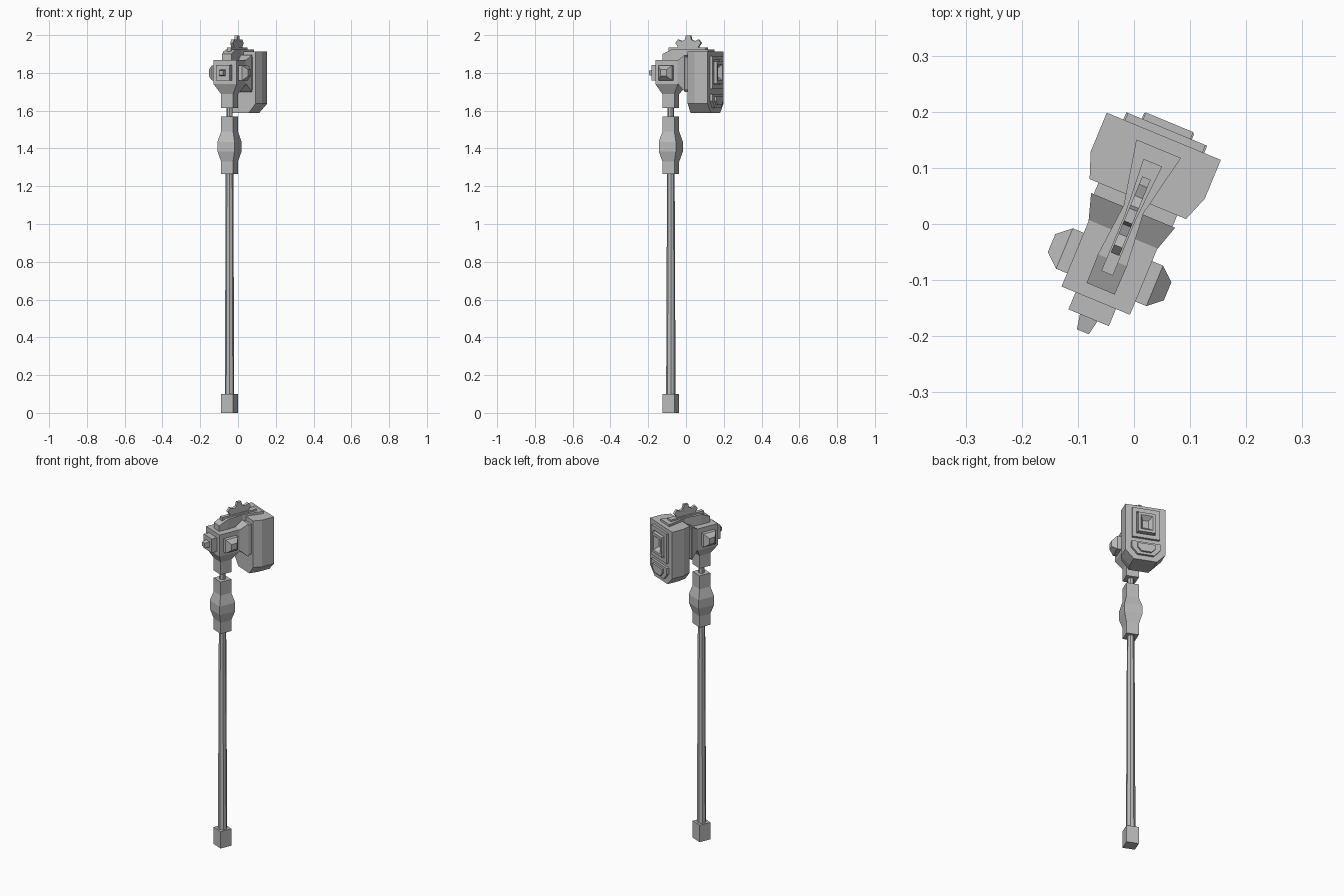
import bpy, bmesh
from math import sin, cos, pi, radians
from mathutils import Matrix

if "Cube" in bpy.data.objects:
    bpy.data.objects.remove(bpy.data.objects["Cube"])

# One grey stone material
grey = bpy.data.materials.new("stone_grey")
grey.use_nodes = True
GREY = (0.5, 0.5, 0.5, 1)
grey.diffuse_color = GREY
grey.node_tree.nodes["Principled BSDF"].inputs["Base Color"].default_value = GREY

# The whole weapon is turned about its shaft
PLACE = Matrix.Translation((-0.046, -0.083, 0)) @ Matrix.Rotation(radians(-22.5), 4, 'Z')
SHAFT_Y = 0.003
MID_Z = 1.80


def loft(name, rings):
    """Skin a list of equal-length point rings and cap both ends."""
    bm = bmesh.new()
    loops = [[bm.verts.new(p) for p in ring] for ring in rings]
    n = len(loops[0])
    for a, b in zip(loops, loops[1:]):
        for i in range(n):
            j = (i + 1) % n
            bm.faces.new((a[i], a[j], b[j], b[i]))
    bm.faces.new(loops[0][::-1])
    bm.faces.new(loops[-1])
    bmesh.ops.recalc_face_normals(bm, faces=bm.faces)
    bm.transform(PLACE)
    mesh = bpy.data.meshes.new(name)
    bm.to_mesh(mesh)
    bm.free()
    mesh.materials.append(grey)
    obj = bpy.data.objects.new(name, mesh)
    bpy.context.collection.objects.link(obj)
    return obj


def flat(z, hx, y0, y1):
    """Horizontal rectangle."""
    return [(-hx, y0, z), (hx, y0, z), (hx, y1, z), (-hx, y1, z)]


def square(z, h):
    return flat(z, h, SHAFT_Y - h, SHAFT_Y + h)


def upright(y, hx, z0, z1):
    """Rectangle facing front to back."""
    return [(-hx, y, z0), (hx, y, z0), (hx, y, z1), (-hx, y, z1)]


def octagon(z, r):
    return [(r * cos(pi / 8 + i * pi / 4), SHAFT_Y + r * sin(pi / 8 + i * pi / 4), z)
            for i in range(8)]


# Shaft, pommel and grip
loft("pommel", [square(0, 0.034), square(0.10, 0.034)])
loft("shaft", [octagon(0.09, 0.025), octagon(1.28, 0.020)])
loft("grip", [square(z, h) for z, h in (
    (1.265, 0.034), (1.33, 0.034), (1.385, 0.049),
    (1.435, 0.049), (1.49, 0.034), (1.57, 0.034))])
loft("upper_rod", [octagon(1.56, 0.017), octagon(1.62, 0.017)])

# Head body with a socket tapering onto the shaft
loft("head_body", [square(1.613, 0.034), square(1.687, 0.034),
                   flat(1.74, 0.066, -0.058, 0.07), flat(1.867, 0.066, -0.058, 0.07)])

# Front block and stud
loft("front_block", [upright(y, 0.039, MID_Z - 0.041, MID_Z + 0.041) for y in (-0.05, -0.091)])
loft("front_stud", [upright(y, h, MID_Z - h, MID_Z + h)
                    for y, h in ((-0.085, 0.018), (-0.118, 0.0115))])

# Side bosses
for side, label in ((1, "left"), (-1, "right")):
    rings = []
    for x, h in ((0.06, 0.039), (0.087, 0.039), (0.112, 0.0175)):
        rings.append([(side * x, 0.0065 + a * h, MID_Z + b * h)
                      for a, b in ((-1, -1), (1, -1), (1, 1), (-1, 1))])
    loft(label + "_boss", rings)

# Flared neck joining the body to the striking block
loft("neck_flare", [upright(0.068, 0.066, 1.745, 1.865), upright(0.116, 0.081, 1.70, 1.895)])
loft("neck_core", [upright(y, 0.076, 1.71, 1.885) for y in (0.11, 0.145)])


# Striking block with chamfered lower corners
def block_ring(y, hx):
    half = [(hx, 1.912), (hx, 1.637), (hx * 0.58, 1.588)]
    return [(x, y, z) for x, z in half] + [(-x, y, z) for x, z in reversed(half)]


loft("striking_block", [block_ring(0.138, 0.093), block_ring(0.184, 0.11),
                        block_ring(0.259, 0.11)])

# Back plates, the inner one with a sunken middle
loft("back_plate", [upright(0.25, 0.075, 1.715, 1.89), upright(0.273, 0.075, 1.715, 1.89),
                    upright(0.273, 0.052, 1.738, 1.867), upright(0.262, 0.052, 1.738, 1.867)])
loft("back_frame", [upright(0.26, 0.046, 1.745, 1.86), upright(0.286, 0.046, 1.745, 1.86),
                    upright(0.286, 0.033, 1.76, 1.845), upright(0.263, 0.016, 1.78, 1.825)])


# Stacked lower back plates
def lower_ring(y, s):
    half = [(0.078, 0.037), (0.078, 0.0), (0.045, -0.037)]
    pts = [(x * s, y, 1.652 + z * s) for x, z in half]
    return pts + [(-x, y, z) for x, y, z in reversed(pts)]


loft("lower_plate", [lower_ring(0.25, 1), lower_ring(0.273, 1)])
loft("lower_inner_plate", [lower_ring(0.26, 0.62), lower_ring(0.284, 0.62)])

# Waisted cap running along the top, and its ridge
loft("top_cap", [upright(y, hx, 1.85, z) for y, hx, z in (
    (-0.035, 0.027, 1.90), (0.02, 0.028, 1.925), (0.118, 0.019, 1.925), (0.235, 0.043, 1.925))])
loft("top_ridge", [upright(y, hx, 1.89, 1.935) for y, hx in (
    (-0.005, 0.011), (0.105, 0.011), (0.208, 0.018))])

# Toothed crest wheel
TEETH = 7
profile = []
for t in range(TEETH):
    for offset, r in ((-0.32, 0.064), (-0.16, 0.085), (0.16, 0.085), (0.32, 0.064)):
        a = (t + offset) * 2 * pi / TEETH
        profile.append((0.105 + r * sin(a), 1.915 + r * cos(a)))
loft("crest_wheel", [[(x, y, z) for y, z in profile] for x in (-0.008, 0.008)])
